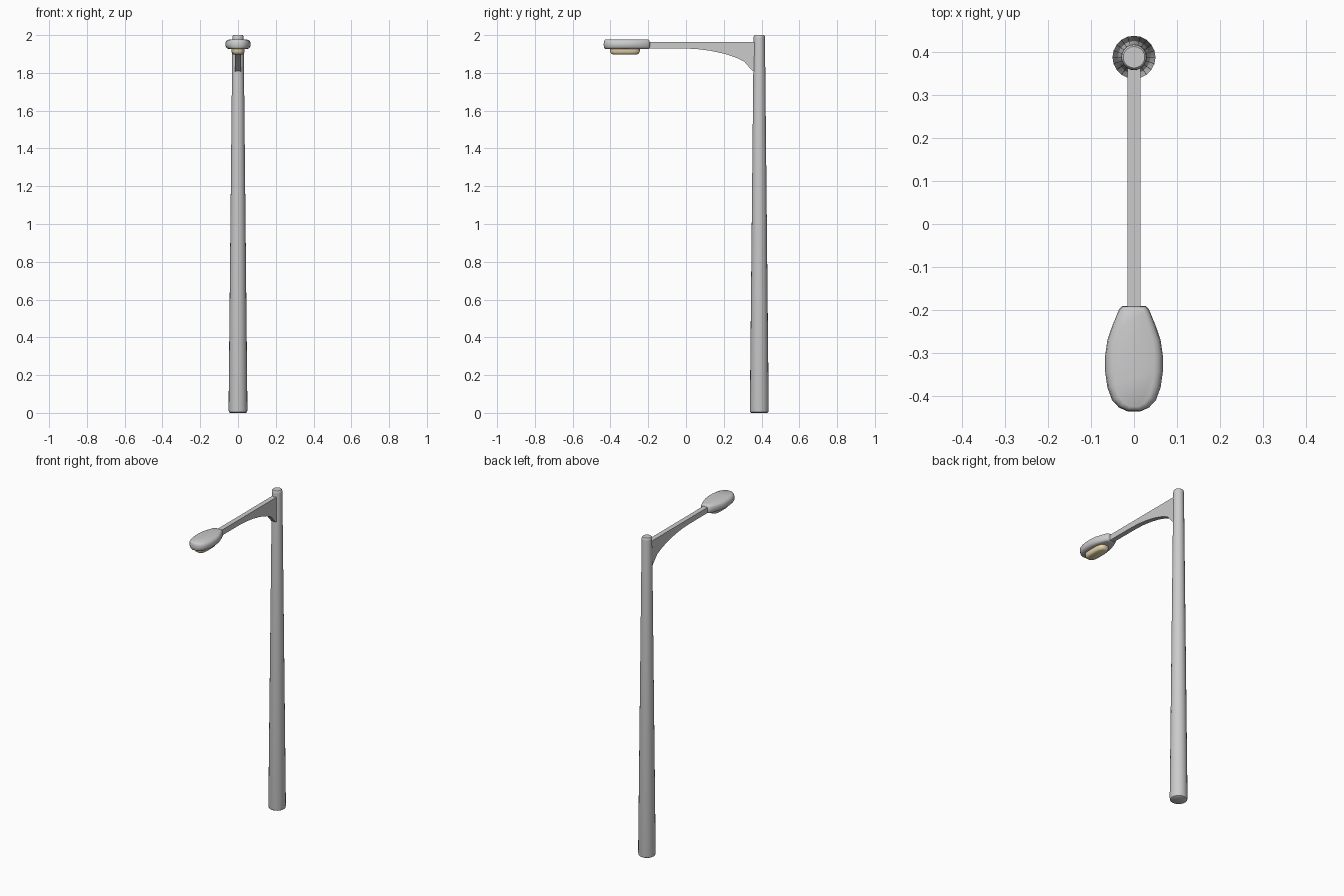
import bpy, bmesh, math

if "Cube" in bpy.data.objects:
    bpy.data.objects.remove(bpy.data.objects["Cube"])


def loft(name, rings, angle=40):
    """Skin equal-length closed rings and cap both ends."""
    bm = bmesh.new()
    loops = [[bm.verts.new(p) for p in ring] for ring in rings]
    n = len(loops[0])
    for a, b in zip(loops, loops[1:]):
        for i in range(n):
            j = (i + 1) % n
            bm.faces.new((a[i], a[j], b[j], b[i]))
    bm.faces.new(loops[0][::-1])
    bm.faces.new(loops[-1])
    bmesh.ops.recalc_face_normals(bm, faces=bm.faces)
    mesh = bpy.data.meshes.new(name)
    bm.to_mesh(mesh)
    bm.free()
    obj = bpy.data.objects.new(name, mesh)
    bpy.context.collection.objects.link(obj)
    bpy.ops.object.select_all(action='DESELECT')
    obj.select_set(True)
    bpy.context.view_layer.objects.active = obj
    if angle:
        bpy.ops.object.shade_smooth_by_angle(angle=math.radians(angle))
    return obj


def scaled(outline, cy, s, sy, z):
    return [(x * s, cy + (y - cy) * sy, z) for x, y in outline]


# Tapered pole with softened ends
POLE_Y = 0.388
N = 20
profile = [(0.042, 0), (0.048, 0.004), (0.05, 0.015), (0.03, 1.985),
           (0.029, 1.995), (0.025, 2.0)]
loft("pole", [[(r * math.cos(2 * math.pi * i / N),
                POLE_Y + r * math.sin(2 * math.pi * i / N), z)
               for i in range(N)] for r, z in profile])

# Arm with curved gusset, a side profile extruded across x
side = [(-0.22, 1.964), (-0.22, 1.93), (0.0, 1.929), (0.06, 1.926), (0.13, 1.917),
        (0.2, 1.902), (0.26, 1.883), (0.308, 1.86), (0.35, 1.812),
        (0.38, 1.80), (0.38, 1.964)]
loft("arm", [[(x, y, z) for y, z in side] for x in (-0.015, 0.015)], 30)

# Lamp head: egg-shaped outline with rounded edge
half = [(0.027, -0.191), (0.035, -0.199), (0.051, -0.238), (0.062, -0.27),
        (0.067, -0.305), (0.067, -0.345), (0.062, -0.38), (0.051, -0.41),
        (0.035, -0.427), (0.015, -0.436)]
outline = half + [(-x, y) for x, y in reversed(half)]
rings = [(0.70, 0.84, 1.926), (0.86, 0.93, 1.929), (0.96, 0.98, 1.937),
         (1, 1, 1.951), (0.96, 0.98, 1.965), (0.86, 0.93, 1.973),
         (0.70, 0.84, 1.977)]
loft("lamp_head", [scaled(outline, -0.3, s, 0.5 + sy / 2, z)
                   for s, sy, z in rings], 60)

# Warm lens under the head
lens_out = []
for k in range(20):
    a = 2 * math.pi * (k + 0.5) / 20
    c, s = math.cos(a), math.sin(a)
    lens_out.append((math.copysign(abs(c) ** 0.6, c) * 0.036,
                     -0.323 + math.copysign(abs(s) ** 0.6, s) * 0.08))
lens = loft("lens", [scaled(lens_out, -0.323, s, sy, z) for s, sy, z in
                     [(0.68, 0.82, 1.898), (0.86, 0.92, 1.902),
                      (0.97, 0.98, 1.911), (1, 1, 1.922), (1, 1, 1.935)]], 60)
mat = bpy.data.materials.new("warm_lens")
mat.diffuse_color = (0.8, 0.66, 0.42, 1)
mat.use_nodes = True
mat.node_tree.nodes["Principled BSDF"].inputs["Base Color"].default_value = mat.diffuse_color
lens.data.materials.append(mat)
